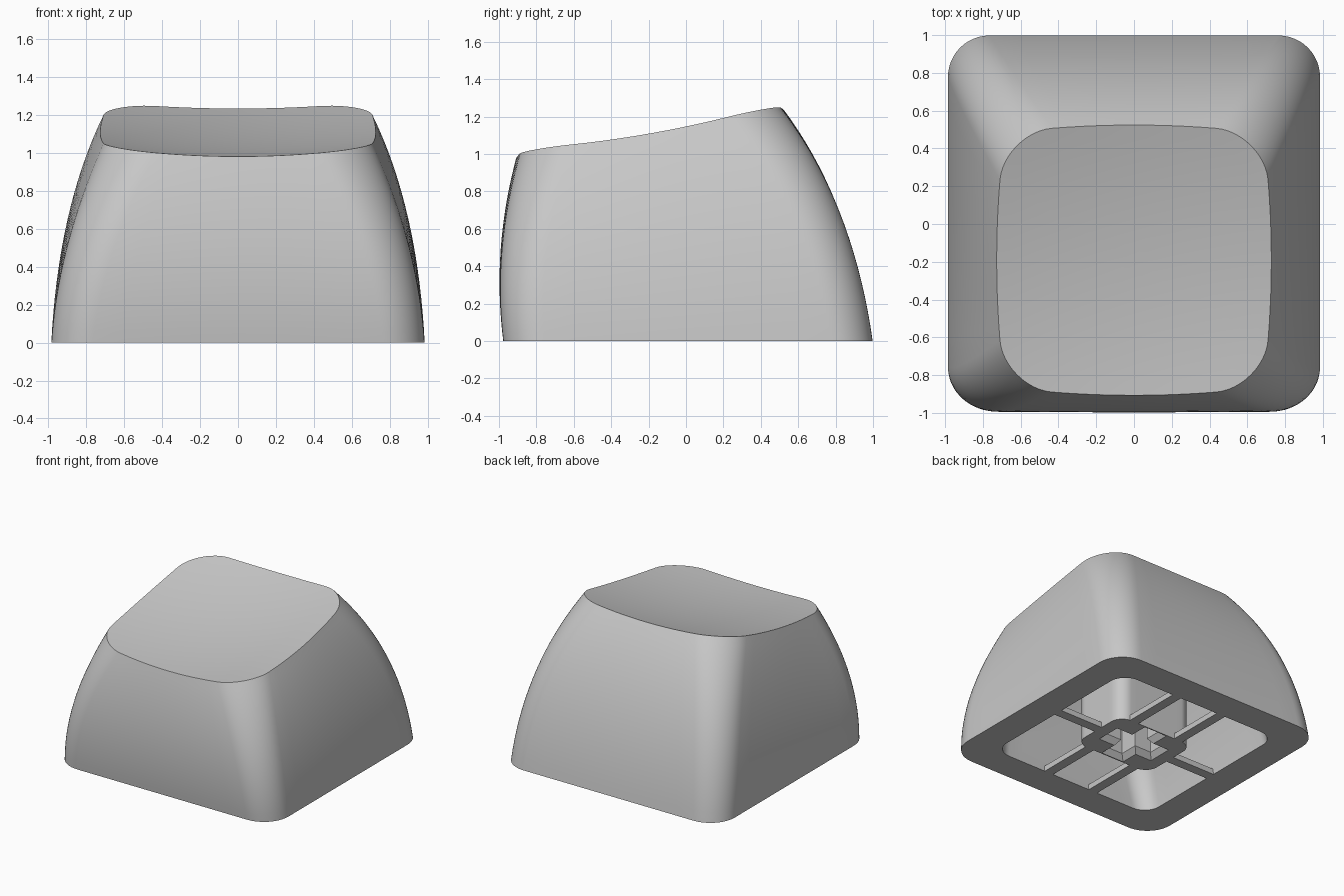
import bpy, bmesh, math

if "Cube" in bpy.data.objects:
    bpy.data.objects.remove(bpy.data.objects["Cube"])

gray = bpy.data.materials.new("light_gray")
gray.diffuse_color = (0.58, 0.58, 0.58, 1)
gray.use_nodes = True
gray.node_tree.nodes["Principled BSDF"].inputs["Base Color"].default_value = gray.diffuse_color


def dish(x, y):
    """Height of the scooped, tilted top."""
    return 1.095 + 0.215 * y + 0.10 * y * y + 0.10 * x * x


def outline(hx, yf, yb, r, bow):
    """Rounded rectangle with slightly bowed sides."""
    cy, hy = (yf + yb) / 2, (yb - yf) / 2
    pts = []
    n_arc, n_side = 12, 10
    corners = [(1, 1, 0), (-1, 1, 90), (-1, -1, 180), (1, -1, 270)]
    for i, (sx, sy, a0) in enumerate(corners):
        c = (sx * (hx - r), sy * (hy - r))
        for k in range(n_arc + 1):
            a = math.radians(a0 + 90 * k / n_arc)
            pts.append((c[0] + r * math.cos(a), c[1] + r * math.sin(a)))
        nx, ny, a1 = corners[(i + 1) % 4]
        a = math.radians(a0 + 90)
        p = pts[-1]
        q = (nx * (hx - r) + r * math.cos(a), ny * (hy - r) + r * math.sin(a))
        for k in range(1, n_side):
            f = k / n_side
            pts.append((p[0] + (q[0] - p[0]) * f, p[1] + (q[1] - p[1]) * f))
    return [(x * (1 - bow * (y / hy) ** 2), cy + y * (1 - bow * (x / hx) ** 2))
            for x, y in pts]


def profile(t, wall, r):
    """Wall section at fraction t of the height, inset by the wall thickness."""
    return outline(0.985 - 0.07 * t - 0.188 * t * t - wall,
                   -0.977 - 0.125 * t + 0.195 * t * t + wall,
                   0.998 - 0.204 * t - 0.270 * t * t - wall,
                   r + 0.045 * t, 0.06 * t * t)


def outer(t):
    return profile(t, 0, 0.22)


def inner(t):
    return profile(t, 0.243, 0.14)


def finish(bm, name):
    bmesh.ops.recalc_face_normals(bm, faces=bm.faces)
    me = bpy.data.meshes.new(name)
    bm.to_mesh(me)
    bm.free()
    me.materials.append(gray)
    ob = bpy.data.objects.new(name, me)
    bpy.context.collection.objects.link(ob)
    return ob


def smooth(ob):
    bpy.ops.object.select_all(action='DESELECT')
    ob.select_set(True)
    bpy.context.view_layer.objects.active = ob
    bpy.ops.object.shade_smooth_by_angle(angle=math.radians(32))


# Cap shell: ceiling, cavity wall, bottom rim, outer wall, dished top
CENTER = (0, -0.19)
CEILING = 0.14


def shrink(pts, s):
    return [(CENTER[0] + (x - CENTER[0]) * s, CENTER[1] + (y - CENTER[1]) * s)
            for x, y in pts]


rings = []
for k in range(1, 5):
    rings.append([(x, y, dish(x, y) - CEILING) for x, y in shrink(inner(1), k / 5)])
for k in range(10, -1, -1):
    t = k / 10
    rings.append([(x, y, t * (dish(x, y) - CEILING)) for x, y in inner(t)])
for k in range(19):
    t = k / 18
    rings.append([(x, y, t * dish(x, y)) for x, y in outer(t)])
for k in range(9, 0, -1):
    rings.append([(x, y, dish(x, y)) for x, y in shrink(outer(1), k / 10)])

bm = bmesh.new()
loops = [[bm.verts.new(p) for p in ring] for ring in rings]
n = len(loops[0])
for a, b in zip(loops, loops[1:]):
    for i in range(n):
        j = (i + 1) % n
        bm.faces.new((a[i], a[j], b[j], b[i]))
for ring, drop in ((loops[0], CEILING), (loops[-1], 0)):
    mid = bm.verts.new((*CENTER, dish(*CENTER) - drop))
    for i in range(n):
        bm.faces.new((ring[i], ring[(i + 1) % n], mid))
smooth(finish(bm, "cap_shell"))


# Stem: rounded rectangular post with a cross-shaped socket
def prism(pts, z0, z1, name, top=None):
    bm = bmesh.new()
    lo = [bm.verts.new((x, y, z0)) for x, y in pts]
    hi = [bm.verts.new((x, y, z1)) for x, y in (top or pts)]
    bm.faces.new(lo)
    bm.faces.new(hi)
    for i in range(len(lo)):
        j = (i + 1) % len(lo)
        bm.faces.new((lo[i], lo[j], hi[j], hi[i]))
    return finish(bm, name)


def cross(l, w):
    return [(l, -w), (l, w), (w, w), (w, l), (-w, l), (-w, w),
            (-l, w), (-l, -w), (-w, -w), (-w, -l), (w, -l), (w, -w)]


stem = prism(outline(0.35, -0.26, 0.26, 0.107, 0), 0, 0.97, "stem")
# Deep slot, then its flared entry
slot = cross(0.22, 0.068)
for pts, z0, z1, top in ((slot, -0.1, 0.43, None),
                         (cross(0.255, 0.108), -0.005, 0.045, slot)):
    cutter = prism(pts, z0, z1, "socket_cutter", top)
    cutter.hide_render = True
    mod = stem.modifiers.new("socket", 'BOOLEAN')
    mod.operation = 'DIFFERENCE'
    mod.solver = 'EXACT'
    mod.object = cutter
    bpy.context.view_layer.objects.active = stem
    bpy.ops.object.modifier_apply(modifier=mod.name)
    bpy.data.objects.remove(cutter)
smooth(stem)


# Ribs tying the stem to the wall
def rib(x0, x1, y0, y1):
    prism([(x0, y0), (x1, y0), (x1, y1), (x0, y1)], 0, 0.045, "rib")


for s in (-1, 1):
    rib(*sorted((s * 0.34, s * 0.76)), -0.04, 0.04)
    for sx in (-1, 1):
        rib(*sorted((sx * 0.175, sx * 0.255)), *sorted((s * 0.25, s * 0.77)))
